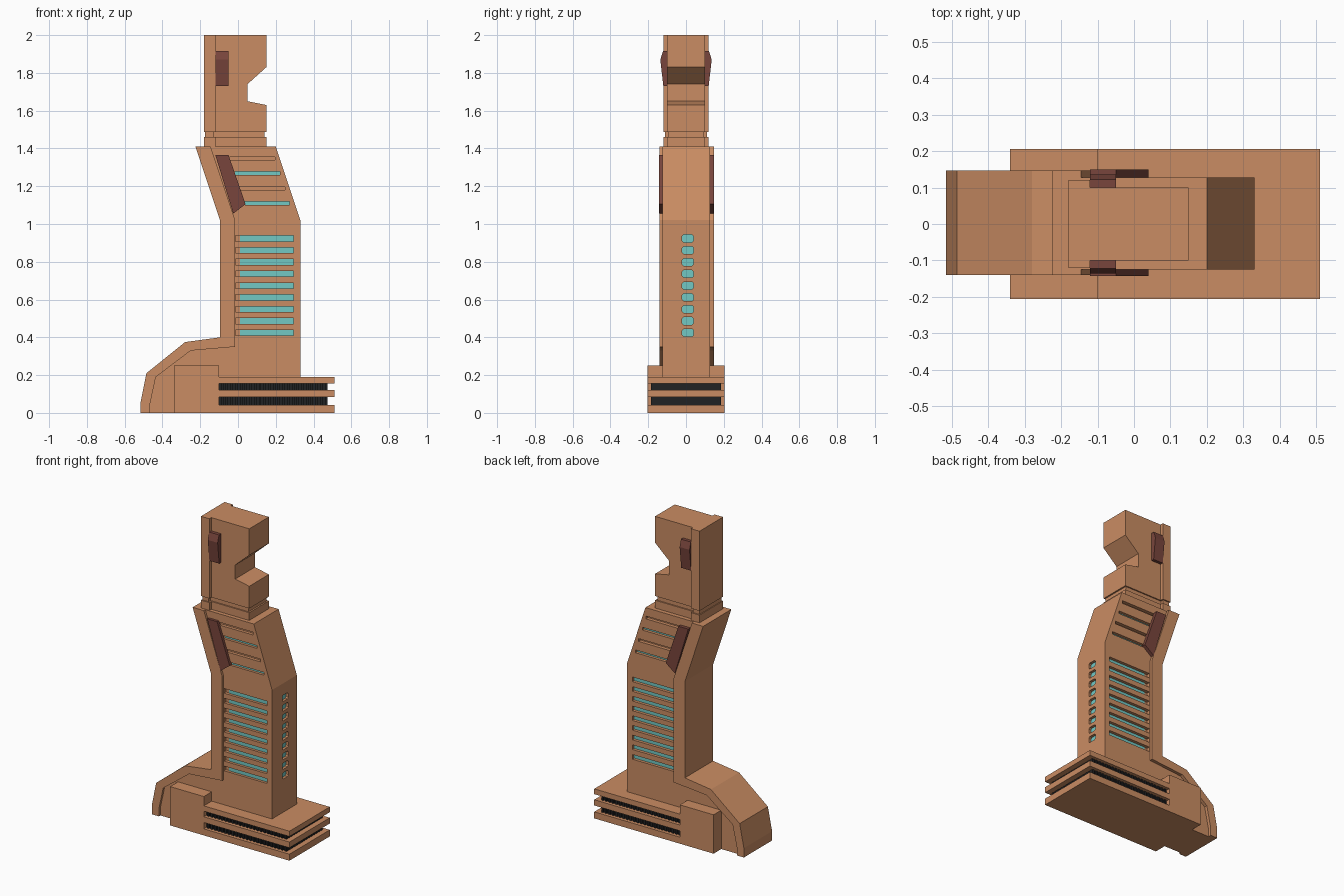
import bpy, bmesh

if "Cube" in bpy.data.objects:
    bpy.data.objects.remove(bpy.data.objects["Cube"])

def material(name, rgb):
    m = bpy.data.materials.new(name)
    m.diffuse_color = (*rgb, 1)
    m.use_nodes = True
    m.node_tree.nodes["Principled BSDF"].inputs["Base Color"].default_value = m.diffuse_color
    return m

COPPER = material("copper", (0.59, 0.265, 0.125))
MAROON = material("maroon", (0.19, 0.06, 0.045))
CYAN = material("cyan_glass", (0.17, 0.58, 0.55))
DARK = material("dark_vent", (0.015, 0.016, 0.017))

def add_prism(bm, pts, a, b, axis="y"):
    """Extrude a closed outline along y (outline = x,z) or x (outline = y,z)."""
    def place(p, d):
        return (p[0], d, p[1]) if axis == "y" else (d, p[0], p[1])
    lo = [bm.verts.new(place(p, a)) for p in pts]
    hi = [bm.verts.new(place(p, b)) for p in pts]
    bm.faces.new(lo)
    bm.faces.new(hi[::-1])
    n = len(pts)
    for i in range(n):
        j = (i + 1) % n
        bm.faces.new((lo[i], hi[i], hi[j], lo[j]))

def rect(x0, x1, z0, z1):
    return [(x0, z0), (x1, z0), (x1, z1), (x0, z1)]

def build(name, mat, prisms):
    """One object from a list of (outline, start, end[, axis])."""
    bm = bmesh.new()
    for p in prisms:
        add_prism(bm, *p)
    bmesh.ops.recalc_face_normals(bm, faces=bm.faces)
    me = bpy.data.meshes.new(name)
    bm.to_mesh(me)
    bm.free()
    me.materials.append(mat)
    ob = bpy.data.objects.new(name, me)
    bpy.context.collection.objects.link(ob)
    return ob

# Base: stepped rear block and three stacked plates
build("base_block", COPPER, [(rect(-0.34, -0.10, 0, 0.25), -0.205, 0.205)])
build("base_plates", COPPER, [(rect(-0.10, 0.51, z0, z1), -0.205, 0.205)
                              for z0, z1 in ((0, 0.042), (0.083, 0.12), (0.156, 0.19))])

# Dark ribbed vents between the plates
vents = []
for z0, z1 in ((0.042, 0.083), (0.12, 0.156)):
    vents.append((rect(-0.10, 0.467, z0, z1), -0.177, 0.177))
    for i in range(23):
        x = -0.09 + i * 0.025
        vents.append((rect(x, x + 0.013, z0, z1), -0.185, 0.185))
    for i in range(15):
        y = -0.182 + i * 0.025
        vents.append((rect(y, y + 0.013, z0, z1), 0.46, 0.475, "x"))
build("base_vents", DARK, vents)

# Curved spine shell running down the back and over the foot
outer = [(-0.225, 1.41), (-0.095, 1.02), (-0.095, 0.40), (-0.28, 0.375),
         (-0.485, 0.21), (-0.515, 0.06), (-0.515, 0)]
inner = [(-0.145, 1.41), (-0.015, 1.02), (-0.015, 0.35), (-0.25, 0.33),
         (-0.435, 0.19), (-0.465, 0.05), (-0.465, 0)]
build("spine_shell", COPPER, [(outer + inner[::-1], -0.14, 0.147)])

# Main tower body
body = build("tower_body", COPPER, [(inner + [(-0.2, 0), (-0.2, 0.1), (0.33, 0.1),
                                     (0.33, 1.02), (0.2, 1.41)], -0.125, 0.127)])

# Window slots: recesses cut in the body, glass plates on their floors
rows = [0.424 + i * 0.0624 for i in range(9)]
cuts, glass = [], []
slots = [(-0.012, 0.293, z, 0.015, True) for z in rows]
slots += [(x - 0.26, x, z, 0.009, lit) for x, z, lit in
          ((0.196, 1.347, False), (0.222, 1.268, True),
           (0.248, 1.188, False), (0.272, 1.109, True))]
for x0, x1, z, h, lit in slots:
    for s in (-1, 1):
        cuts.append((rect(x0, x1, z - h, z + h), s * 0.105, s * 0.2))
        if lit:
            glass.append((rect(x0 + 0.022, x1, z - h, z + h), s * 0.10, s * 0.108))
for z in rows:
    c = 0.008
    octagon = [(-0.02 + c, z - 0.02), (0.04 - c, z - 0.02), (0.04, z - 0.02 + c),
               (0.04, z + 0.02 - c), (0.04 - c, z + 0.02), (-0.02 + c, z + 0.02),
               (-0.02, z + 0.02 - c), (-0.02, z - 0.02 + c)]
    cuts.append((octagon, 0.31, 0.40, "x"))
    glass.append((octagon, 0.306, 0.313, "x"))
cutter = build("slot_cutter", COPPER, cuts)
cutter.hide_render = True
mod = body.modifiers.new("slots", "BOOLEAN")
mod.operation, mod.solver, mod.object = "DIFFERENCE", "EXACT", cutter
bpy.context.view_layer.objects.active = body
bpy.ops.object.modifier_apply(modifier=mod.name)
bpy.data.objects.remove(cutter)
build("window_glass", CYAN, glass)

# Slanted side plates on the upper tower
plate = [(-0.12, 1.365), (-0.05, 1.365), (0.04, 1.105), (-0.025, 1.055)]
build("side_plates", MAROON, [(plate, -0.142, -0.12), (plate, 0.12, 0.149)])

# Neck: lower collar and narrow groove
build("neck", COPPER, [(rect(-0.18, -0.12, 1.40, 1.46), -0.12, 0.12),
                       (rect(-0.12, 0.15, 1.40, 1.46), -0.10, 0.10),
                       (rect(-0.175, -0.13, 1.46, 1.487), -0.112, 0.112),
                       (rect(-0.13, 0.14, 1.46, 1.487), -0.092, 0.092)])

# Head block with notch, and its back strip
head = [(-0.12, 1.487), (0.15, 1.487), (0.15, 1.63), (0.05, 1.65),
        (0.05, 1.74), (0.15, 1.83), (0.15, 2), (-0.12, 2)]
build("head_block", COPPER, [(head, -0.10, 0.10)])
build("head_spine", COPPER, [(rect(-0.18, -0.12, 1.487, 2), -0.12, 0.12)])

# Bevelled lamps on both sides of the head
build("head_lamps", MAROON, [([(s * 0.09, 1.73), (s * 0.12, 1.73), (s * 0.136, 1.87),
                               (s * 0.122, 1.915), (s * 0.09, 1.915)], -0.12, -0.05, "x")
                             for s in (-1, 1)])
